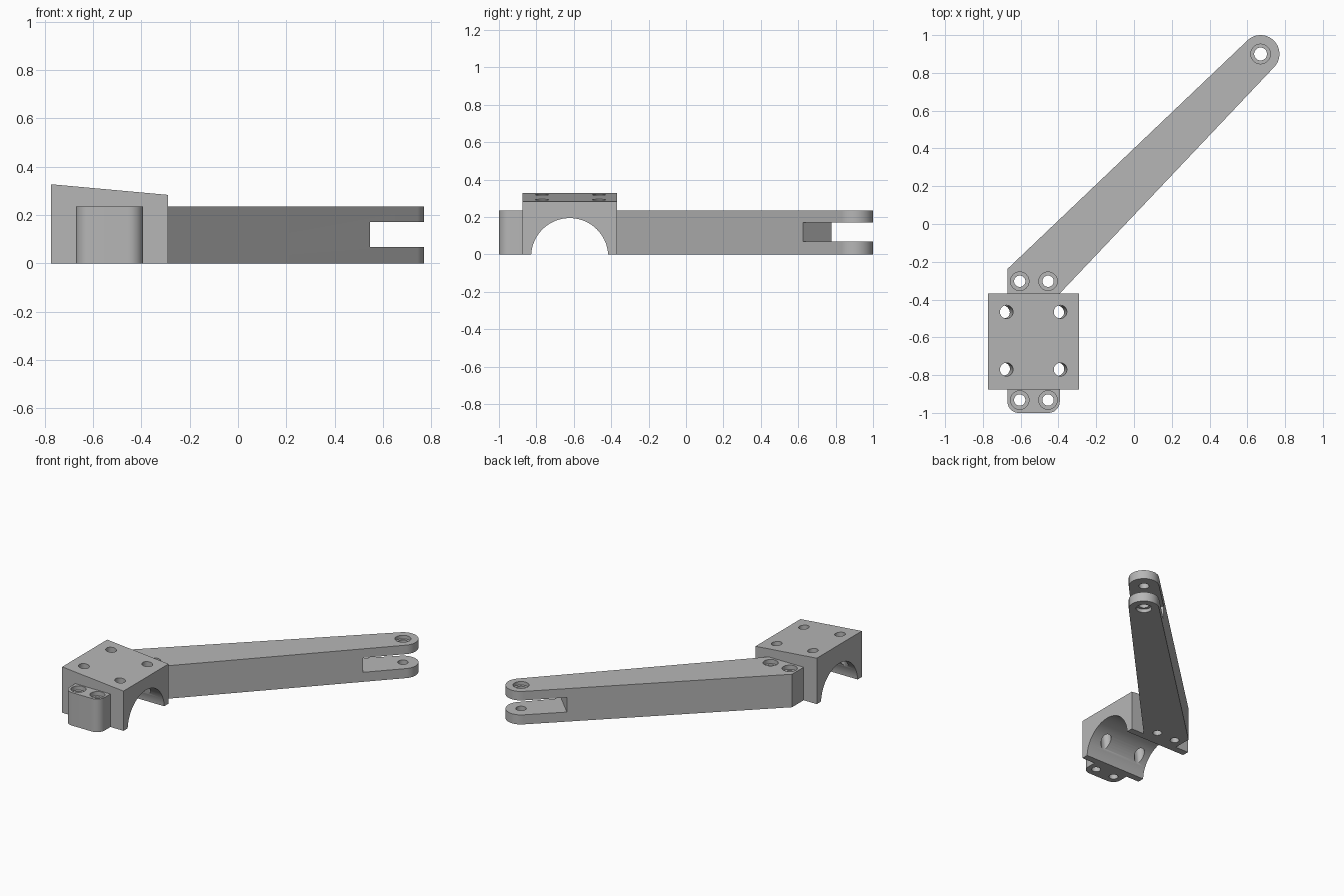
import bpy, bmesh
from math import sin, cos, pi, atan2, acos, hypot, radians
from mathutils import Vector, Matrix

cube = bpy.data.objects.get("Cube")
if cube:
    bpy.data.objects.remove(cube, do_unlink=True)

metal = bpy.data.materials.new("light_grey")
metal.use_nodes = True
grey = (0.47, 0.47, 0.47, 1)
metal.diffuse_color = grey
metal.node_tree.nodes["Principled BSDF"].inputs["Base Color"].default_value = grey


def arc(cx, cy, r, a0, a1, n=24):
    return [(cx + r * cos(a0 + (a1 - a0) * i / n),
             cy + r * sin(a0 + (a1 - a0) * i / n)) for i in range(n + 1)]


def prism(name, points, start, sweep):
    """Extrude a closed 3D outline; start maps 2D points to 3D."""
    bm = bmesh.new()
    face = bm.faces.new([bm.verts.new(start(*p)) for p in points])
    new = bmesh.ops.extrude_face_region(bm, geom=[face])["geom"]
    verts = [v for v in new if isinstance(v, bmesh.types.BMVert)]
    bmesh.ops.translate(bm, verts=verts, vec=sweep)
    bmesh.ops.recalc_face_normals(bm, faces=bm.faces)
    mesh = bpy.data.meshes.new(name)
    bm.to_mesh(mesh)
    bm.free()
    mesh.materials.append(metal)
    obj = bpy.data.objects.new(name, mesh)
    bpy.context.collection.objects.link(obj)
    return obj


def upright(name, points, z0, z1):
    return prism(name, points, lambda x, y: (x, y, z0), (0, 0, z1 - z0))


def drill(x, y, r, z0, z1):
    return upright("drill", arc(x, y, r, 0, 2 * pi, 40)[:-1], z0, z1)


def carve(obj, cutters):
    """Subtract every cutter, bake the result and shade it."""
    for c in cutters:
        c.hide_render = True
        mod = obj.modifiers.new("cut", "BOOLEAN")
        mod.operation, mod.solver, mod.object = "DIFFERENCE", "EXACT", c
    bpy.context.view_layer.update()
    graph = bpy.context.evaluated_depsgraph_get()
    mesh = bpy.data.meshes.new_from_object(obj.evaluated_get(graph))
    obj.modifiers.clear()
    obj.data = mesh
    mesh.shade_smooth()
    mesh.set_sharp_from_angle(angle=radians(30))
    for c in cutters:
        bpy.data.objects.remove(c, do_unlink=True)


def bolt_holes(y):
    # Through holes with a counterbore on top
    cutters = []
    for x in (-0.605, -0.455):
        cutters += [drill(x, y, 0.03, -0.1, 0.4), drill(x, y, 0.049, TOP - 0.03, 0.4)]
    return cutters


TOP = 0.235
LEFT, RIGHT = -0.67, -0.393
FRONT, BACK = -0.875, -0.368

# Clamp block: sloped top, half-round bore, four holes square to the slope
block = prism("clamp_block", [(-0.773, 0), (-0.29, 0), (-0.29, 0.283), (-0.773, 0.327)],
              lambda x, z: (x, FRONT, z), (0, BACK - FRONT, 0))
bore = prism("bore", arc(-0.622, -0.012, 0.206, 0, 2 * pi, 72)[:-1],
             lambda y, z: (-1, y, z), (1, 0, 0))
cutters = [bore]
tilt = atan2(0.044, 0.483)
for x in (-0.675, -0.39):
    for y in (-0.77, -0.465):
        hole = drill(0, 0, 0.035, -0.28, 0.1)
        surface = 0.327 - (x + 0.773) * 0.044 / 0.483
        hole.matrix_world = Matrix.Translation((x, y, surface)) @ Matrix.Rotation(tilt, 4, "Y")
        cutters.append(hole)
carve(block, cutters)

# Front lug with rounded outer corners
r = 0.06
lug = upright("front_lug", [(RIGHT, FRONT), (LEFT, FRONT)]
              + arc(LEFT + r, -1 + r, r, pi, 1.5 * pi, 12)
              + arc(RIGHT - r, -1 + r, r, 1.5 * pi, 2 * pi, 12), 0, TOP)
carve(lug, bolt_holes(-0.932))

# Long tapered arm whose sides run tangent to the round tip
tip, tip_r = Vector((0.67, 0.9)), 0.1


def tangent_angle(p, side):
    d = Vector(p) - tip
    return atan2(d.y, d.x) + side * acos(tip_r / d.length)


near, far = (RIGHT, BACK), (LEFT, -0.238)
a0 = tangent_angle(near, 1)
a1 = tangent_angle(far, -1)
while a1 < a0:
    a1 += 2 * pi
arm = upright("long_arm", [far, (LEFT, BACK), near]
              + arc(tip.x, tip.y, tip_r, a0, a1, 40), 0, TOP)

# Fork slot, pivot hole and its counterbores
slot = upright("slot", [(0, -0.4), (0.7, -0.4), (0.7, 0.4), (0, 0.4)], 0.068, 0.171)
slot.matrix_world = Matrix.Translation((0.472, 0.7, 0)) @ Matrix.Rotation(pi / 4, 4, "Z")
pivot = [drill(*tip, 0.034, -0.1, 0.4), drill(*tip, 0.052, TOP - 0.025, 0.4),
         drill(*tip, 0.052, -0.1, 0.025)]
carve(arm, [slot] + pivot + bolt_holes(-0.303))
